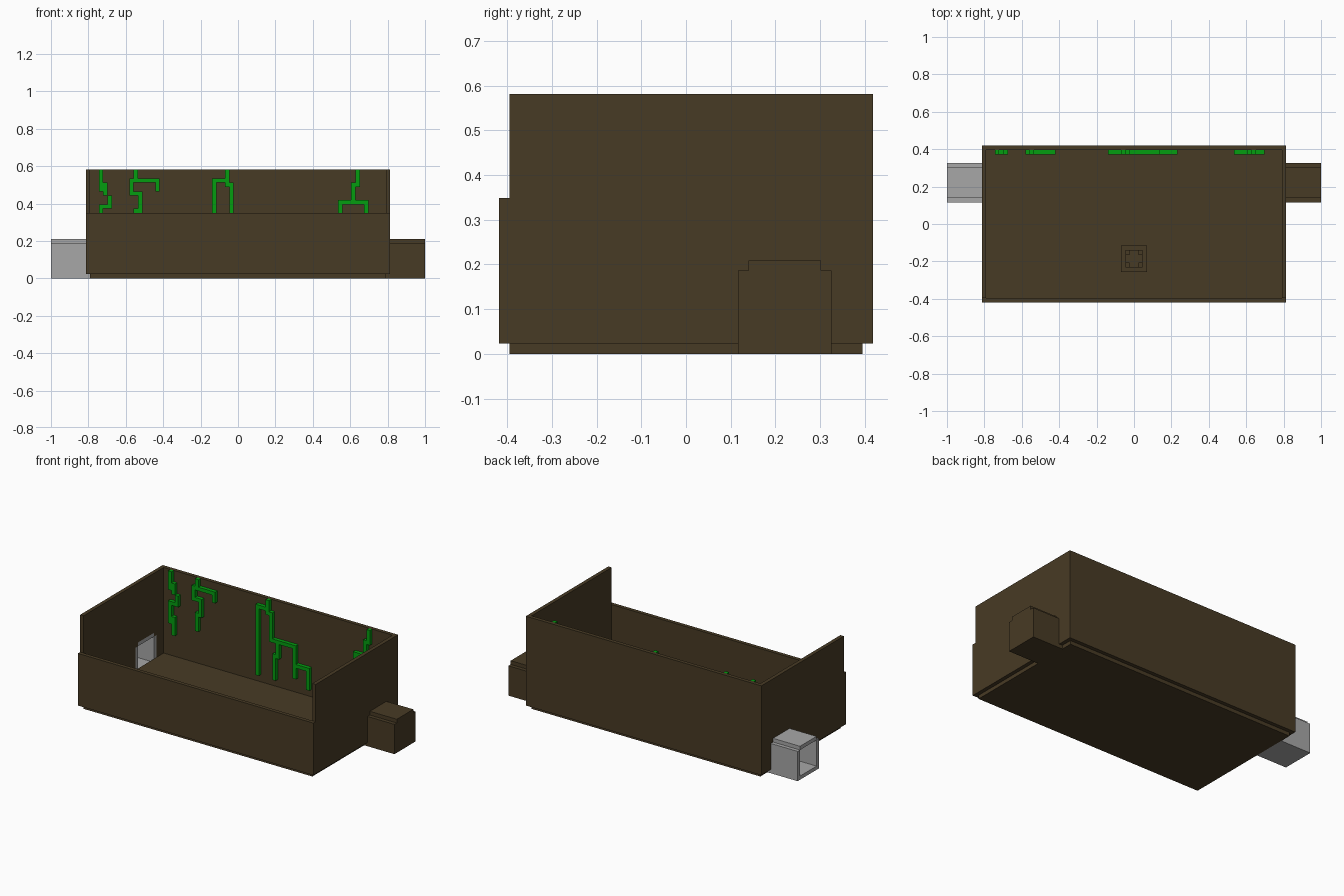
import bpy
import bmesh
from mathutils import Vector

U = 2 / 86  # one grid step; every size below is in whole steps

cube = bpy.data.objects.get("Cube")
if cube:
    bpy.data.objects.remove(cube, do_unlink=True)


def material(name, rgb):
    mat = bpy.data.materials.new(name)
    mat.use_nodes = True
    color = (*rgb, 1.0)
    mat.diffuse_color = color
    mat.node_tree.nodes["Principled BSDF"].inputs["Base Color"].default_value = color
    return mat


BROWN = material("dark brown", (0.064, 0.043, 0.018))
GREY = material("pipe grey", (0.39, 0.39, 0.39))
GREEN = material("vine green", (0.001, 0.34, 0.005))


def finish(name, bm, mat):
    bmesh.ops.recalc_face_normals(bm, faces=bm.faces)
    mesh = bpy.data.meshes.new(name)
    bm.to_mesh(mesh)
    bm.free()
    mesh.materials.append(mat)
    obj = bpy.data.objects.new(name, mesh)
    bpy.context.collection.objects.link(obj)
    return obj


def boxes(name, mat, parts):
    """One object from boxes given as (x0, x1, y0, y1, z0, z1)."""
    bm = bmesh.new()
    for x0, x1, y0, y1, z0, z1 in parts:
        verts = bmesh.ops.create_cube(bm, size=U)["verts"]
        bmesh.ops.scale(bm, verts=verts, vec=(x1 - x0, y1 - y0, z1 - z0))
        center = Vector((x0 + x1, y0 + y1, z0 + z1)) * U / 2
        bmesh.ops.translate(bm, verts=verts, vec=center)
    return finish(name, bm, mat)


def side_wall(name, x0, x1):
    """Wall profile in the YZ plane, notched around the pipe, given thickness along x."""
    profile = [(-17, 1), (5, 1), (5, 8), (6, 8), (6, 9), (13, 9), (13, 8), (14, 8),
               (14, 1), (18, 1), (18, 25), (-17, 25)]
    bm = bmesh.new()
    face = bm.faces.new([bm.verts.new((x0 * U, y * U, z * U)) for y, z in profile])
    new = bmesh.ops.extrude_face_region(bm, geom=[face])["geom"]
    verts = [v for v in new if isinstance(v, bmesh.types.BMVert)]
    bmesh.ops.translate(bm, verts=verts, vec=((x1 - x0) * U, 0, 0))
    return finish(name, bm, BROWN)


def pipe(name, mat, side, capped):
    """Square pipe with a raised, narrower roof."""
    def span(a, b):
        return tuple(sorted((a * side, b * side)))
    x = span(34, 43)
    parts = [(*x, 5, 6, 0, 8), (*x, 13, 14, 0, 8),   # side walls
             (*x, 6, 13, 0, 1), (*x, 6, 13, 8, 9)]   # floor and roof
    if capped:
        parts.append((*span(42, 43), 6, 13, 1, 8))
    return boxes(name, mat, parts)


# Room shell
boxes("floor", BROWN, [(-34, 34, -17, 17, 0, 2)])
boxes("back_wall", BROWN, [(-34, 34, 17, 18, 1, 25)])
boxes("front_wall", BROWN, [(-35, 35, -18, -17, 1, 15)])
side_wall("left_wall", 34, 35)
side_wall("right_wall", -35, -34)

# Pipes through the side walls
pipe("open_pipe", GREY, -1, False)
pipe("closed_pipe", BROWN, 1, True)

# Low stepped drain on the floor
boxes("drain", BROWN, [
    (-3, 3, -11, -5, 2, 3),
    (-2, 2, -10, -6, 3, 4),
    (-2, 2, -9, -7, 4, 4.4),
    (-1, 1, -10, -9, 4, 4.4),
    (-1, 1, -7, -6, 4, 4.4),
])

# Vines on the back wall: strokes as (x0, x1, z0, z1)
vines = {
    "vine_a": [(-32, -31, 20, 25), (-31, -30, 19, 22), (-30, -29, 16, 19),
               (-32, -30, 16, 17), (-32, -31, 11, 16), (-31, -30, 8, 13)],
    "vine_b": [(-24, -23, 23, 25), (-25, -19, 22, 23), (-19, -18, 20, 23),
               (-25, -24, 19, 22), (-24, -22, 19, 20), (-23, -22, 15, 19),
               (-24, -23, 11, 16)],
    "vine_c": [(-3, -2, 21, 25), (-6, -3, 22, 23), (-6, -5, 4, 22),
               (-2, -1, 14, 22), (-1, 5, 14, 15), (0, 1, 10, 14),
               (-1, 0, 4, 11), (5, 6, 6, 15), (6, 9, 9, 10), (9, 10, 4, 10)],
    "vine_d": [(27, 28, 21, 25), (26, 27, 18, 22), (23, 30, 17, 18),
               (23, 24, 8, 17), (29, 30, 10, 17)],
}
for name, strokes in vines.items():
    boxes(name, GREEN, [(x0, x1, 16, 17, z0, z1) for x0, x1, z0, z1 in strokes])
